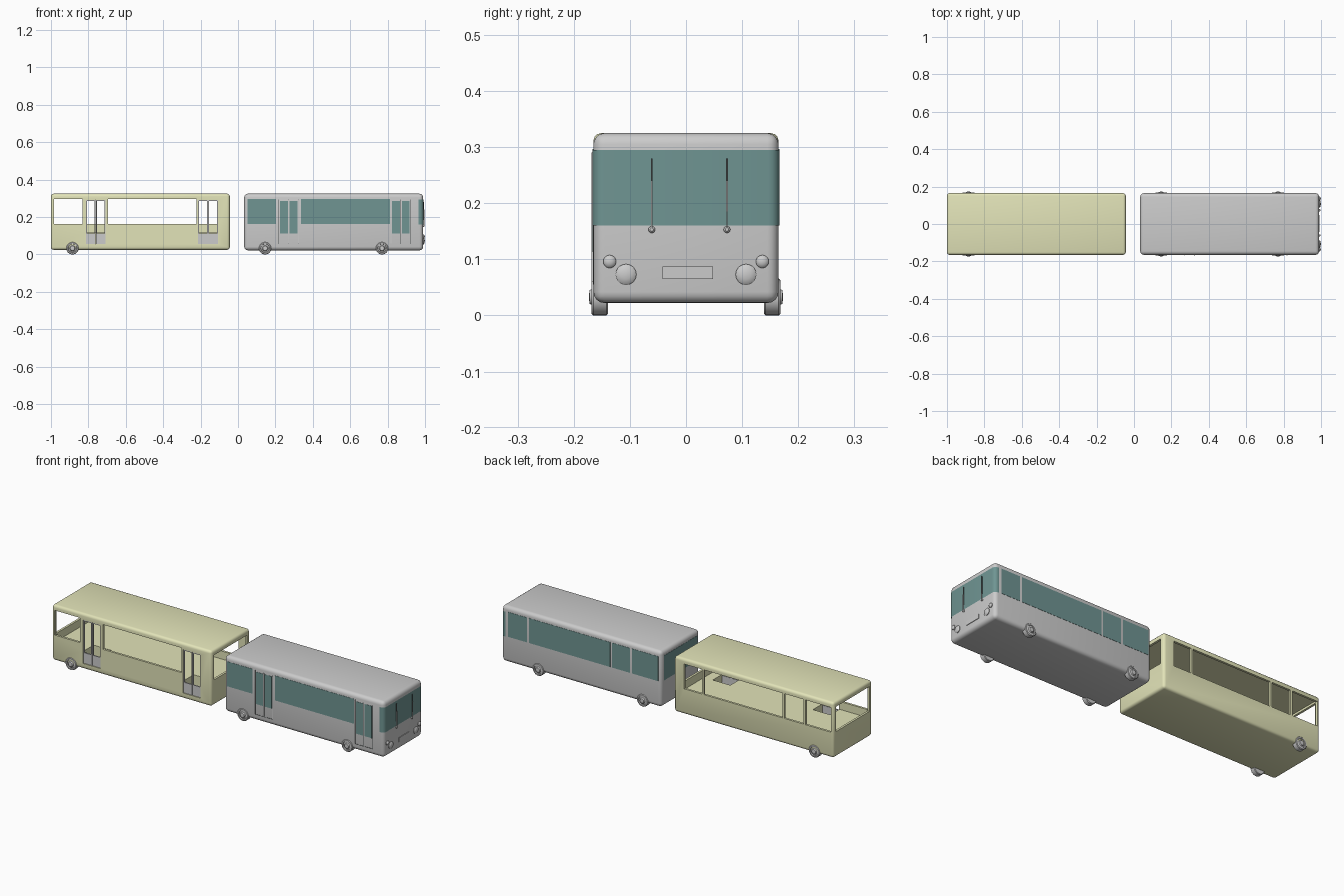
import bpy, bmesh, math
from mathutils import Vector, Matrix

if "Cube" in bpy.data.objects:
    bpy.data.objects.remove(bpy.data.objects["Cube"])


def material(name, rgb):
    m = bpy.data.materials.new(name)
    m.diffuse_color = (*rgb, 1)
    m.use_nodes = True
    m.node_tree.nodes["Principled BSDF"].inputs["Base Color"].default_value = m.diffuse_color
    return m


YELLOW = material("yellow_paint", (0.76, 0.77, 0.48))
TEAL = material("teal_glass", (0.16, 0.30, 0.29))
DARK = material("dark_rubber", (0.08, 0.09, 0.09))
W = 0.165  # half width of both cars


def finish(name, bm, mat=None, smooth=True):
    bmesh.ops.recalc_face_normals(bm, faces=bm.faces)
    me = bpy.data.meshes.new(name)
    bm.to_mesh(me)
    bm.free()
    ob = bpy.data.objects.new(name, me)
    bpy.context.collection.objects.link(ob)
    if mat:
        me.materials.append(mat)
    if smooth:
        bpy.ops.object.select_all(action='DESELECT')
        ob.select_set(True)
        bpy.context.view_layer.objects.active = ob
        bpy.ops.object.shade_smooth_by_angle(angle=math.radians(35))
    return ob


def box_bm(x, y, z, bevel=0, segments=3):
    bm = bmesh.new()
    size = Vector((x[1] - x[0], y[1] - y[0], z[1] - z[0]))
    mid = Vector((sum(x) / 2, sum(y) / 2, sum(z) / 2))
    bmesh.ops.create_cube(bm, size=1, matrix=Matrix.Translation(mid) @ Matrix.Diagonal((*size, 1)))
    if bevel:
        bmesh.ops.bevel(bm, geom=bm.edges[:], offset=bevel, segments=segments,
                        profile=0.5, affect='EDGES')
    return bm


def box(name, x, y, z, mat=None, bevel=0):
    return finish(name, box_bm(x, y, z, bevel), mat, bevel > 0)


def cut(target, x, y, z):
    cutter = box("cutter", x, y, z)
    cutter.hide_render = True
    mod = target.modifiers.new("cut", 'BOOLEAN')
    mod.operation, mod.solver, mod.object = 'DIFFERENCE', 'EXACT', cutter
    bpy.context.view_layer.objects.active = target
    bpy.ops.object.modifier_apply(modifier=mod.name)
    bpy.data.objects.remove(cutter)


def lathe(name, profile, loc, axis, mat=None, steps=28):
    """Spin (radius, height) points round the given axis direction."""
    bm = bmesh.new()
    verts = [bm.verts.new((r, 0, h)) for r, h in profile]
    edges = [bm.edges.new(p) for p in zip(verts, verts[1:])]
    bmesh.ops.spin(bm, geom=verts + edges, cent=(0, 0, 0), axis=(0, 0, 1),
                   angle=math.tau, steps=steps)
    bmesh.ops.remove_doubles(bm, verts=bm.verts, dist=1e-5)
    rot = Vector((0, 0, 1)).rotation_difference(Vector(axis)).to_matrix().to_4x4()
    bmesh.ops.transform(bm, matrix=Matrix.Translation(loc) @ rot, verts=bm.verts)
    return finish(name, bm, mat)


def axle(name, x):
    profile = [(0, -0.026), (0.030, -0.026), (0.033, -0.023), (0.033, 0), (0.030, 0.003),
               (0.024, 0.003), (0.022, -0.002), (0.015, 0.001), (0.012, 0.007), (0, 0.008)]
    for s in (-1, 1):
        lathe(name + "_wheel", profile, (x, s * W, 0.033), (0, s, 0))


# ---- rear car: hollow shell with open windows
shell = finish("rear_body", box_bm((-1, -0.044), (-W, W), (0.025, 0.325), 0.014), YELLOW)
cut(shell, (-0.988, -0.056), (-W + 0.012, W - 0.012), (0.12, 0.308))
near, far = (-0.2, -0.145), (0.145, 0.2)
SILL, HEAD = 0.163, 0.297
for x in ((-0.984, -0.832), (-0.694, -0.222)):
    cut(shell, x, near, (SILL, HEAD))
for x in ((-0.984, -0.832), (-0.82, -0.705), (-0.694, -0.222), (-0.21, -0.105)):
    cut(shell, x, far, (SILL, HEAD))
for x in ((-1.1, -0.97), (-0.07, 0.0)):
    cut(shell, x, (-0.142, 0.142), (SILL, HEAD))

# rear car doors with stairwells
for x0, x1 in ((-0.813, -0.708), (-0.213, -0.108)):
    cut(shell, (x0, x1), (-0.2, -0.075), (0.055, 0.121))
    cut(shell, (x0, x1), near, (0.055, 0.291))
    xm = (x0 + x1) / 2
    for a, b in ((x0, xm - 0.001), (xm + 0.001, x1)):
        leaf = box("rear_door_leaf", (a, b), (-0.162, -0.156), (0.056, 0.29))
        cut(leaf, (a + 0.005, b - 0.005), near, (0.113, 0.285))
axle("rear_car", -0.885)

# ---- front car: closed body
FX, FZ = (0.033, 0.99), (0.022, 0.325)
finish("front_body", box_bm(FX, (-W, W), FZ, 0.02, 4))

# windscreen follows the rounded nose
e = 0.0015
bm = box_bm((FX[0] - e, FX[1] + e), (-W - e, W + e), (FZ[0] - e, FZ[1] + e), 0.02, 4)
for co, no in (((0, 0, 0.16), (0, 0, -1)), ((0, 0, 0.295), (0, 0, 1)), ((0.966, 0, 0), (-1, 0, 0))):
    bmesh.ops.bisect_plane(bm, geom=bm.verts[:] + bm.edges[:] + bm.faces[:],
                           plane_co=co, plane_no=no, clear_outer=True)
finish("windscreen", bm, TEAL)


def side_panel(name, x, z, s, mat, out=0.0012):
    box(name, x, sorted((s * (W - 0.004), s * (W + out))), z, mat)


# side and rear glass
for x in ((0.05, 0.203), (0.338, 0.812)):
    side_panel("side_window", x, (SILL, HEAD), -1, TEAL)
for x in ((0.05, 0.207), (0.22, 0.328), (0.338, 0.825), (0.837, 0.95)):
    side_panel("side_window", x, (SILL, HEAD), 1, TEAL)
box("rear_window", (0.0318, 0.037), (-0.142, 0.142), (SILL, HEAD), TEAL)

# front car doors: glass strips, seams and grab rails
for x0 in (0.218, 0.818):
    x1 = x0 + 0.106
    for a in (x0 + 0.006, x0 + 0.058):
        side_panel("door_glass", (a, a + 0.042), (0.113, 0.287), -1, TEAL)
    for a in (x0, x0 + 0.053, x1):
        side_panel("door_seam", (a - 0.001, a + 0.001), (0.056, 0.295), -1, DARK, 0.001)
    side_panel("door_seam", (x0, x1), (0.055, 0.057), -1, DARK, 0.001)
for a in (0.271, 0.324, 0.818):
    side_panel("grab_rail", (a - 0.002, a + 0.002), (0.06, 0.29), -1, None, 0.003)
axle("front_car_rear", 0.145)
axle("front_car_front", 0.77)

# lamps, plate and wipers on the nose
for s in (-1, 1):
    for name, y, z, r in (("headlight", 0.107, 0.073, 0.0185), ("indicator", 0.136, 0.096, 0.0115)):
        lathe(name, [(r, -0.012), (r, 0.003), (r * 0.8, 0.006), (r * 0.45, 0.008), (0, 0.009)],
              (FX[1], s * y, z), (1, 0, 0))
box("number_plate", (0.98, 0.993), (-0.042, 0.048), (0.065, 0.087))
for y in (-0.061, 0.073):
    lathe("wiper_pivot", [(0.006, -0.005), (0.006, 0.004), (0.003, 0.007), (0, 0.007)],
          (FX[1], y, 0.153), (1, 0, 0), steps=16)
    box("wiper_arm", (0.993, 0.997), (y - 0.0012, y + 0.0012), (0.153, 0.24))
    box("wiper_blade", (0.9905, 0.995), (y - 0.0015, y + 0.0015), (0.185, 0.28), DARK)
